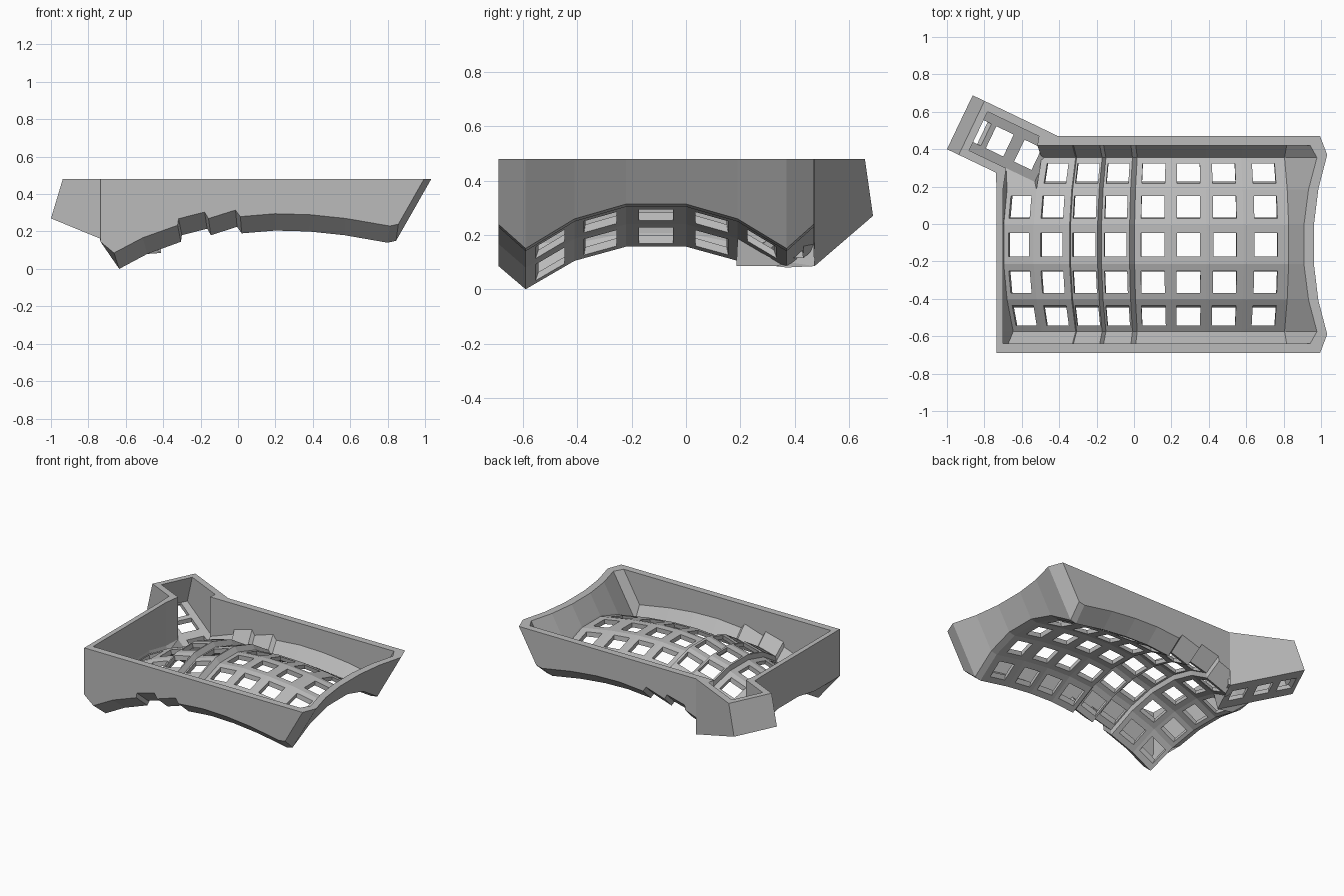
import bpy, bmesh
from mathutils import Vector

if bpy.data.objects.get("Cube"):
    bpy.data.objects.remove(bpy.data.objects["Cube"])

grey = bpy.data.materials.new("plain_grey")
grey.use_nodes = True
grey.diffuse_color = (0.5, 0.5, 0.5, 1)
grey.node_tree.nodes["Principled BSDF"].inputs["Base Color"].default_value = (0.5, 0.5, 0.5, 1)
TOP = 0.48


class Part:
    """Collects faces and turns them into one welded object."""
    def __init__(self, name):
        self.name, self.bm = name, bmesh.new()

    def face(self, *pts):
        self.bm.faces.new([self.bm.verts.new(p) for p in pts])

    def strip(self, a, b):
        for n in range(len(a) - 1):
            self.face(a[n], a[n + 1], b[n + 1], b[n])

    def window_cell(self, outer, inner, wide, tall):
        """Thick four-sided panel with a window through its middle."""
        rings = []
        for a, b, c, d in (outer, inner):
            fu = (1 - min(0.9, wide / (b - a).length)) / 2
            fv = (1 - min(0.9, tall / (d - a).length)) / 2
            at = lambda u, v: a.lerp(b, u).lerp(d.lerp(c, u), v)
            ring = [at(fu, fv), at(1 - fu, fv), at(1 - fu, 1 - fv), at(fu, 1 - fv)]
            corners = [a, b, c, d]
            self.strip(corners + [a], ring + ring[:1])
            rings.append(ring + ring[:1])
        self.strip(*rings)

    def finish(self):
        bmesh.ops.remove_doubles(self.bm, verts=self.bm.verts, dist=0.0005)
        bmesh.ops.recalc_face_normals(self.bm, faces=self.bm.faces)
        mesh = bpy.data.meshes.new(self.name)
        self.bm.to_mesh(mesh)
        self.bm.free()
        mesh.materials.append(grey)
        bpy.context.collection.objects.link(bpy.data.objects.new(self.name, mesh))


# Long arch with its overlapping steps, and the faceted cross-section
path = [(-.635, 0), (-.485, .08), (-.305, .145), (-.3, .18), (-.165, .215), (-.145, .18),
        (-.005, .225), (.02, .19), (.2, .205), (.38, .2), (.57, .18), (.8, .14)]
outer_section = [(-.69, .09), (-.59, 0), (-.41, .11), (-.22, .165),
                 (0, .165), (.19, .11), (.37, 0), (.47, .09)]
inner_section = [(-.64, .12), (-.575, .035), (-.405, .14), (-.215, .197),
                 (-.005, .197), (.185, .14), (.355, .035), (.42, .12)]
steps = (3, 5, 7)


def sweep(section):
    rows = []
    for x, z in path:
        lean = (x - .25) * (.37 if x < .25 else .25)
        n = Vector((lean, 0, 1)).normalized()
        rows.append([Vector((x, y, z)) + n * h for y, h in section])
    return rows


out, inn = sweep(outer_section), sweep(inner_section)
# Narrow rims joining the floor to the end walls
out.insert(0, [Vector((-.735, p.y, max(.145, p.z + .02))) for p in out[0]])
inn.insert(0, [Vector((-.7, p.y, max(.17, p.z + .02))) for p in inn[0]])
out.append([p + Vector((.045, 0, .01)) for p in out[-1]])
inn.append([p + Vector((.005, 0, .01)) for p in inn[-1]])
last = len(out) - 1


def lip(p, flared=False):
    return Vector((p.x + (.57 * (TOP - p.z) if flared else 0), p.y, TOP))


# Vaulted floor with a grid of windows
floor = Part("vaulted_floor")
for s in range(last):
    for k in range(7):
        if s < 2 and k > 4:
            continue
        quads = [[g[s][k], g[s + 1][k], g[s + 1][k + 1], g[s][k + 1]] for g in (out, inn)]
        if 1 <= k <= 5 and 1 <= s < last - 1 and s not in steps:
            floor.window_cell(*quads, .125, .125)
        else:
            for q in quads:
                floor.face(*q)
floor.finish()

# Front, right, back and left walls with a flat rim, as one loop
walls = Part("tray_walls")


def chute(u, v, z):
    return Vector((-1 + .9 * u + .43 * v, .4 - .43 * u + .9 * v, z))


def slope(u):
    return .27 - .37 * u


def wall_loop(g, join):
    feet = [(join, False)] + [(g[0][k], False) for k in range(5, 0, -1)]
    feet += [(g[s][0], s == last) for s in range(last + 1)]
    feet += [(g[last][k], True) for k in range(1, 8)]
    feet += [(g[s][7], False) for s in range(last - 1, 1, -1)]
    return [f for f, _ in feet], [lip(*f) for f in feet]


join_out = chute(.29, 0, slope(.29))
join_in = chute(.33, .045, slope(.33) + .03)
foot_o, lip_o = wall_loop(out, join_out)
foot_i, lip_i = wall_loop(inn, join_in)
walls.strip(foot_o, lip_o)
walls.strip(lip_o, lip_i)
walls.strip(lip_i, foot_i)
walls.finish()

# Angled side chute with three windows in its sloping floor
side = Part("side_chute")
cuts = [0, .165, .31, .5]
vs_o, vs_i = (0, .32), (.045, .275)


def chute_floor(us, vs, lift):
    return [[chute(u, v, slope(u) + lift) for v in vs] for u in us]


bed_o = chute_floor(cuts, vs_o, 0)
bed_i = chute_floor([.045] + cuts[1:], vs_i, .03)
for n in range(3):
    side.window_cell(*[[b[n][0], b[n + 1][0], b[n + 1][1], b[n][1]] for b in (bed_o, bed_i)],
                     .11, .13)

# Chute walls and rim
rims = []
for bed, vs, end, join, g in ((bed_o, vs_o, .07, join_out, out),
                              (bed_i, vs_i, .11, join_in, inn)):
    feet = [join, bed[0][0], bed[0][1], bed[3][1]]
    rim = [lip(join), chute(end, vs[0], TOP), chute(end, vs[1], TOP), lip(bed[3][1])]
    side.strip(feet, rim)
    rims.append(rim)
    # Skirts closing the chute against the vaulted floor
    mid = (bed[3][0] + bed[3][1]) / 2
    side.strip([join, join, bed[3][0], mid, bed[3][1]][1:],
               [g[1][5], g[2][5], g[2][6], g[2][7]])
    side.face(join, g[0][5], g[1][5])
side.strip(*rims)
side.finish()
